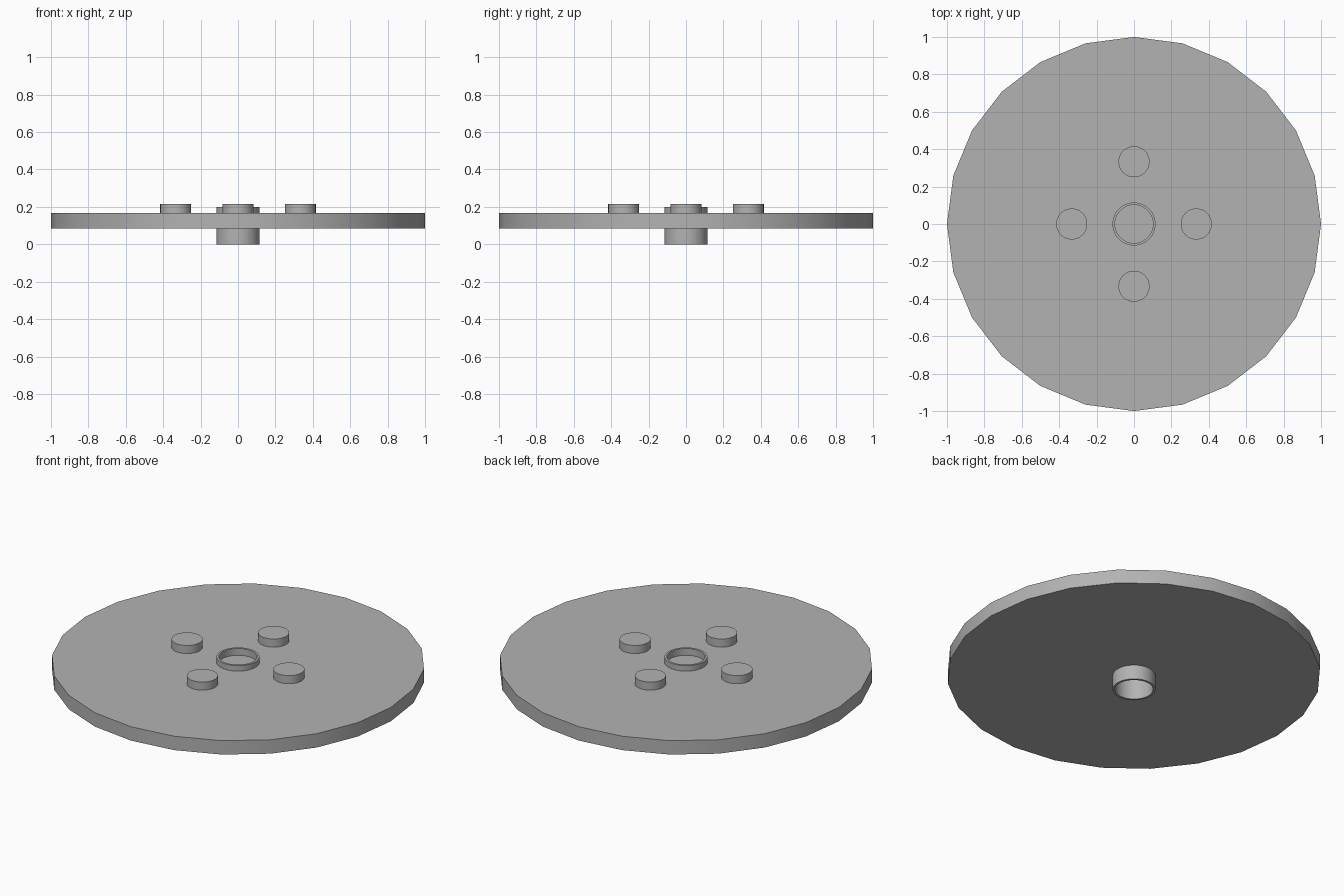
import bpy, bmesh, math
from mathutils import Vector

cube = bpy.data.objects.get("Cube")
if cube:
    bpy.data.objects.remove(cube, do_unlink=True)

GREY = (0.45, 0.45, 0.45, 1.0)
grey = bpy.data.materials.new("light grey")
grey.use_nodes = True
grey.diffuse_color = GREY
grey.node_tree.nodes["Principled BSDF"].inputs["Base Color"].default_value = GREY


def lathe(name, profile, sides, location=(0, 0, 0), closed=False):
    """Turn an (r, z) profile around the vertical axis."""
    bm = bmesh.new()
    verts = [bm.verts.new((r, 0, z)) for r, z in profile]
    edges = [bm.edges.new(pair) for pair in zip(verts, verts[1:])]
    if closed:
        edges.append(bm.edges.new((verts[-1], verts[0])))
    bmesh.ops.spin(bm, geom=verts + edges, cent=(0, 0, 0), axis=(0, 0, 1),
                   angle=math.tau, steps=sides, use_merge=True)
    bmesh.ops.remove_doubles(bm, verts=bm.verts, dist=0.0001)
    bmesh.ops.recalc_face_normals(bm, faces=bm.faces)
    mesh = bpy.data.meshes.new(name)
    bm.to_mesh(mesh)
    bm.free()
    mesh.materials.append(grey)
    obj = bpy.data.objects.new(name, mesh)
    obj.location = location
    bpy.context.collection.objects.link(obj)
    bpy.ops.object.select_all(action='DESELECT')
    obj.select_set(True)
    bpy.context.view_layer.objects.active = obj
    bpy.ops.object.shade_smooth_by_angle(angle=math.radians(30))
    return obj


# Faceted plate with a seat for the hub
BOTTOM, TOP = 0.085, 0.167
lathe("disc", [(0.107, BOTTOM), (1, BOTTOM), (1, TOP), (0.107, TOP)], 24, closed=True)

# Hollow hub with a thin web across it
OUTER, INNER = 0.115, 0.102
lathe("hub", [(0, 0.16), (INNER, 0.16), (INNER, 0.2), (OUTER, 0.2),
              (OUTER, 0), (INNER, 0), (INNER, 0.15), (0, 0.15)], 48)

# Four pegs around the hub
for i, side in enumerate(("left", "back", "right", "front")):
    angle = i * math.pi / 2
    spot = Vector((math.cos(angle), math.sin(angle), 0)) * 0.333
    lathe(side + "_peg", [(0, TOP - 0.01), (0.083, TOP - 0.01), (0.083, 0.215), (0, 0.215)],
          48, location=spot)
